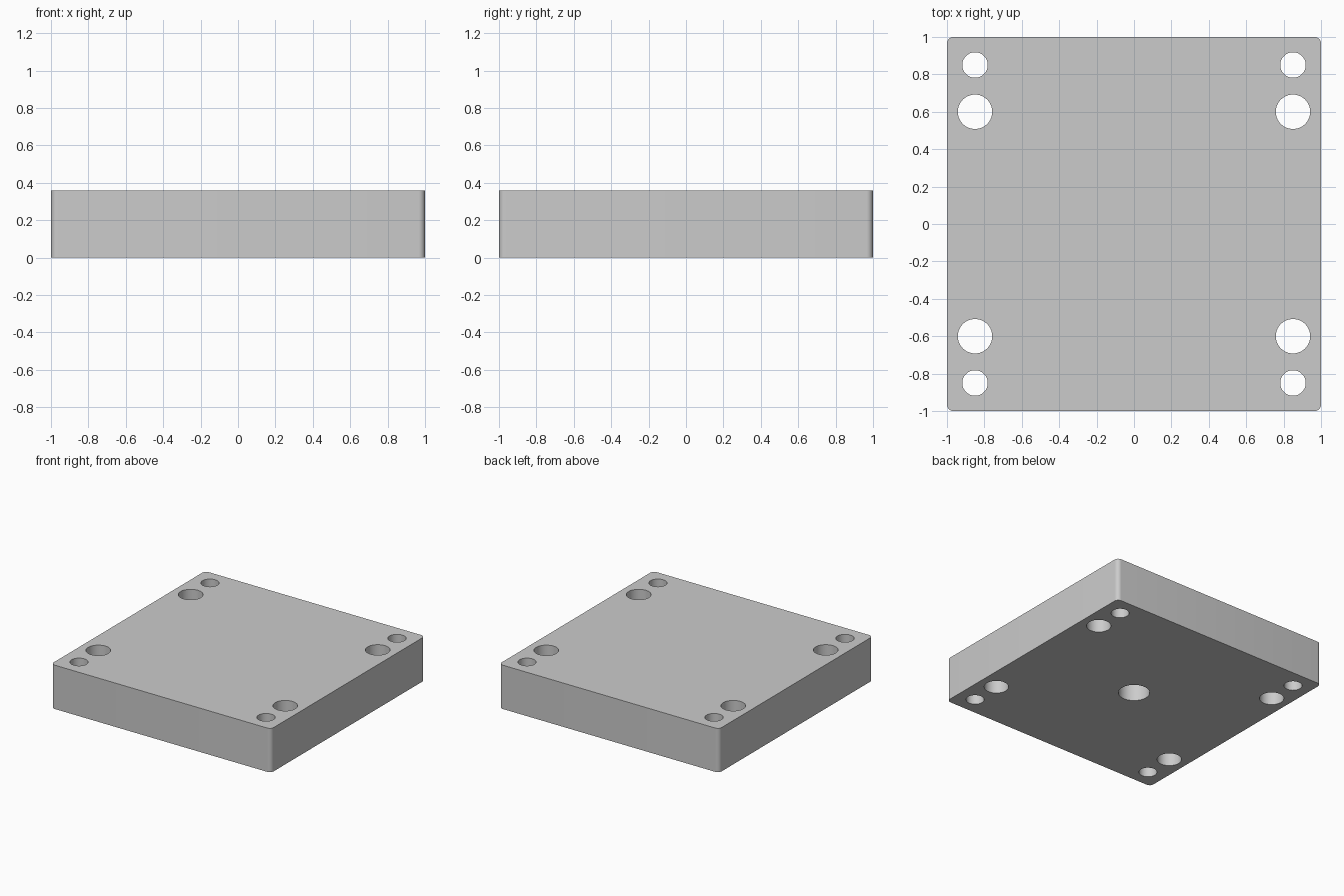
import bpy, bmesh, math
from mathutils import Matrix

if "Cube" in bpy.data.objects:
    bpy.data.objects.remove(bpy.data.objects["Cube"])

HEIGHT = 0.36


def finish(bm, name):
    mesh = bpy.data.meshes.new(name)
    bm.to_mesh(mesh)
    bm.free()
    obj = bpy.data.objects.new(name, mesh)
    bpy.context.collection.objects.link(obj)
    return obj


def add_drill(bm, x, y, radius, z0, z1):
    bmesh.ops.create_cone(bm, cap_ends=True, segments=64, radius1=radius, radius2=radius,
                          depth=z1 - z0, matrix=Matrix.Translation((x, y, (z0 + z1) / 2)))


# Square plate with rounded vertical corners
bm = bmesh.new()
bmesh.ops.create_cube(bm, size=1, matrix=Matrix.Translation((0, 0, HEIGHT / 2))
                      @ Matrix.Diagonal((2, 2, HEIGHT, 1)))
upright = [e for e in bm.edges if abs(e.verts[0].co.z - e.verts[1].co.z) > 0.1]
bmesh.ops.bevel(bm, geom=upright, offset=0.035, segments=8, profile=0.5, affect='EDGES')
plate = finish(bm, "plate")

# Through holes in each corner, plus a blind centre hole from below
bm = bmesh.new()
for sx in (-1, 1):
    for sy in (-1, 1):
        add_drill(bm, sx * 0.85, sy * 0.85, 0.068, -0.1, HEIGHT + 0.1)
        add_drill(bm, sx * 0.85, sy * 0.60, 0.092, -0.1, HEIGHT + 0.1)
add_drill(bm, 0, 0, 0.118, -0.1, 0.24)
drills = finish(bm, "hole_cutter")
drills.hide_render = True

# Cut the holes
cut = plate.modifiers.new("holes", 'BOOLEAN')
cut.operation = 'DIFFERENCE'
cut.solver = 'EXACT'
cut.object = drills
bpy.context.view_layer.objects.active = plate
plate.select_set(True)
bpy.ops.object.modifier_apply(modifier=cut.name)
bpy.data.objects.remove(drills)

bpy.ops.object.shade_smooth_by_angle(angle=math.radians(30))
